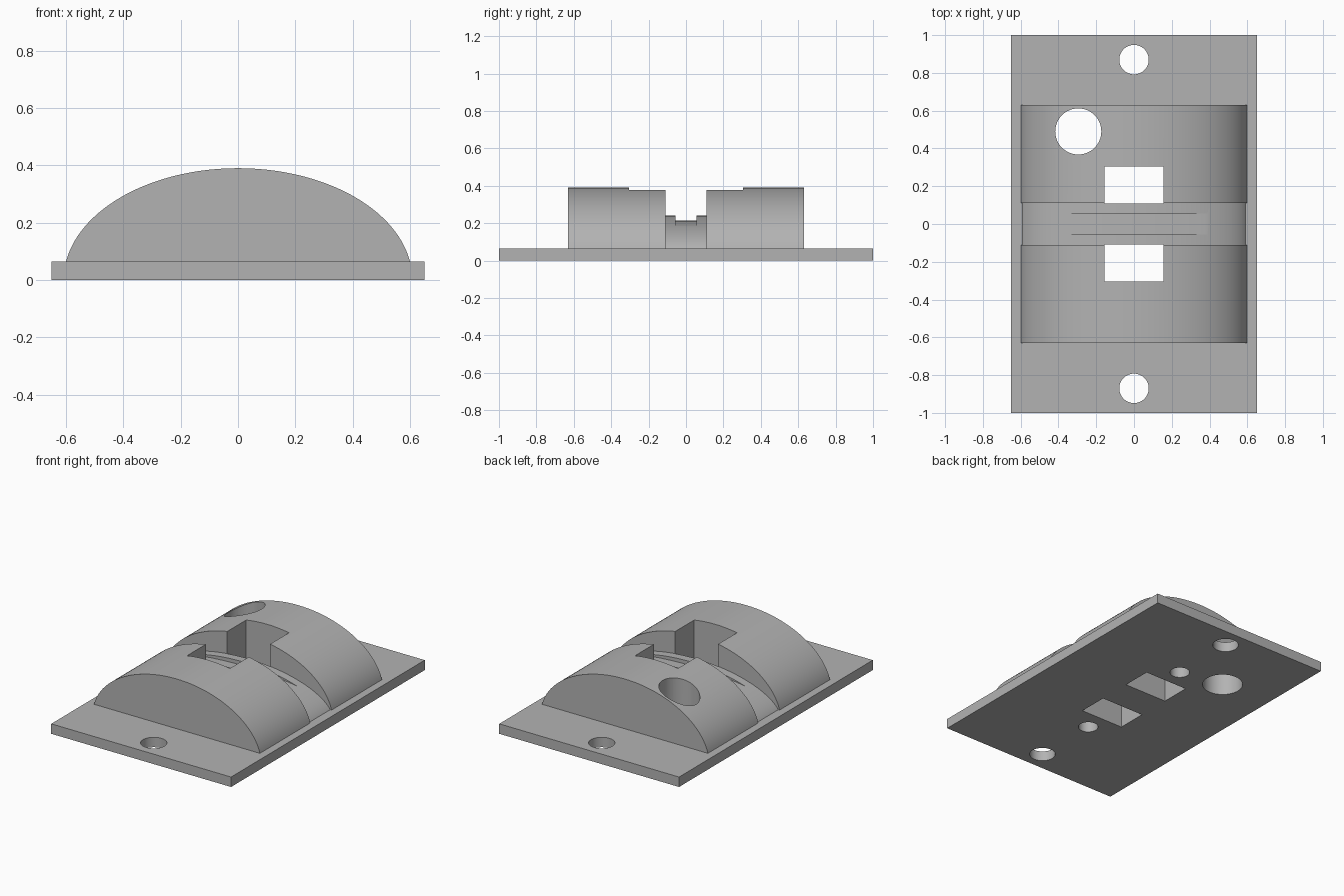
import bpy
import bmesh
import math
from mathutils import Vector

cube = bpy.data.objects.get("Cube")
if cube:
    bpy.data.objects.remove(cube, do_unlink=True)

grey = bpy.data.materials.new("plain_grey")
grey.use_nodes = True
colour = (0.45, 0.45, 0.45, 1)
grey.diffuse_color = colour
grey.node_tree.nodes["Principled BSDF"].inputs["Base Color"].default_value = colour


def prism(name, points, depth):
    """Closed solid: a polygon of 3D points swept along a depth vector."""
    bm = bmesh.new()
    face = bm.faces.new([bm.verts.new(p) for p in points])
    swept = bmesh.ops.extrude_face_region(bm, geom=[face])["geom"]
    bmesh.ops.translate(bm, vec=Vector(depth),
                        verts=[v for v in swept if isinstance(v, bmesh.types.BMVert)])
    bmesh.ops.recalc_face_normals(bm, faces=bm.faces)
    mesh = bpy.data.meshes.new(name)
    bm.to_mesh(mesh)
    bm.free()
    mesh.materials.append(grey)
    obj = bpy.data.objects.new(name, mesh)
    bpy.context.collection.objects.link(obj)
    return obj


def box(name, x0, x1, y0, y1, z0, z1):
    return prism(name, [(x0, y0, z0), (x1, y0, z0), (x1, y1, z0), (x0, y1, z0)],
                 (0, 0, z1 - z0))


def rod(name, x, y, radius, z0, z1, sides=48):
    ring = [(x + radius * math.cos(t), y + radius * math.sin(t), z0)
            for t in (math.tau * i / sides for i in range(sides))]
    return prism(name, ring, (0, 0, z1 - z0))


def arc(half_width, height, y, low, steps=72):
    """Upper part of an ellipse centred on the ground, from height low."""
    start = math.asin(low / height)
    angles = [start + (math.pi - 2 * start) * i / steps for i in range(steps + 1)]
    return [(half_width * math.cos(t), y, height * math.sin(t)) for t in angles]


def boolean(target, tool, operation):
    mod = target.modifiers.new(tool.name, "BOOLEAN")
    mod.operation = operation
    mod.solver = "EXACT"
    mod.object = tool
    bpy.context.view_layer.objects.active = target
    bpy.ops.object.modifier_apply(modifier=mod.name)
    bpy.data.objects.remove(tool, do_unlink=True)


# Base plate
body = box("strap_mount_body", -0.65, 0.65, -1, 1, 0, 0.065)

# Two tall rounded blocks with a low rounded saddle between them
for side, y in (("front", -0.63), ("back", 0.11)):
    boolean(body, prism(side + "_block", arc(0.608, 0.39, y, 0.03), (0, 0.52, 0)), "UNION")
boolean(body, prism("saddle", arc(0.613, 0.24, -0.13, 0.03), (0, 0.26, 0)), "UNION")

# Shallow channel along the middle of the saddle
channel = arc(0.77, 0.215, -0.055, 0.15) + [(-0.55, -0.055, 0.5), (0.55, -0.055, 0.5)]
boolean(body, prism("channel", channel, (0, 0.11, 0)), "DIFFERENCE")

# Rectangular windows, screw holes and blind pilot holes at both ends
for s in (-1, 1):
    near, far = sorted((s * 0.109, s * 0.305))
    boolean(body, box("window", -0.155, 0.155, near, far, -0.1, 0.6), "DIFFERENCE")
    boolean(body, rod("screw_hole", 0, s * 0.87, 0.078, -0.1, 0.2), "DIFFERENCE")
    boolean(body, rod("pilot_hole", 0, s * 0.435, 0.06, -0.1, 0.2), "DIFFERENCE")

# Large cable hole
boolean(body, rod("cable_hole", -0.295, 0.49, 0.122, -0.1, 0.6), "DIFFERENCE")

# Smooth curved walls, crisp edges
bpy.ops.object.select_all(action="DESELECT")
body.select_set(True)
bpy.context.view_layer.objects.active = body
bpy.ops.object.shade_smooth_by_angle(angle=math.radians(30))
